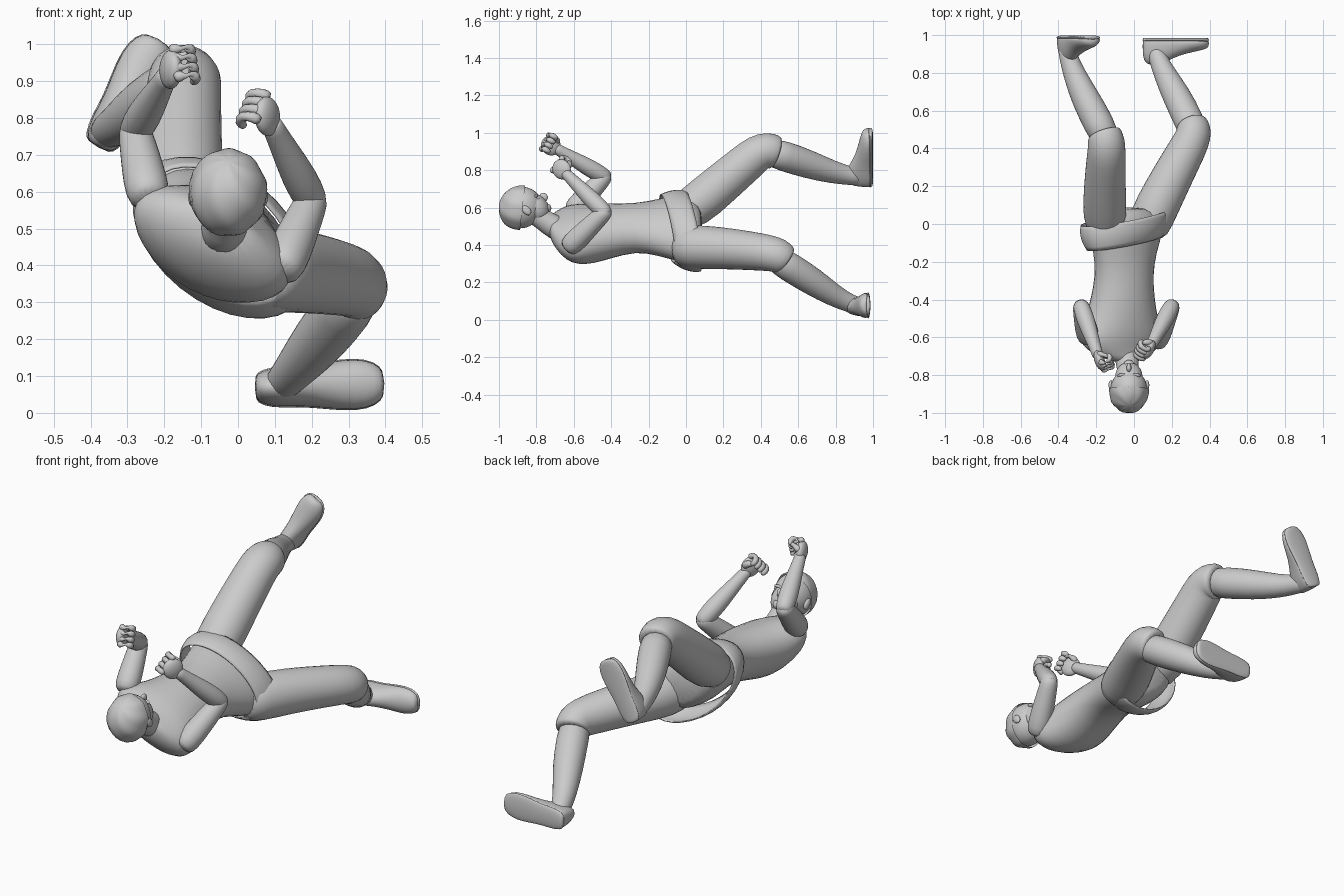
import bpy, bmesh, math
from mathutils import Vector, Matrix

V = Vector


def make(name, bm, levels=1):
    bmesh.ops.recalc_face_normals(bm, faces=bm.faces)
    me = bpy.data.meshes.new(name)
    bm.to_mesh(me)
    bm.free()
    me.polygons.foreach_set("use_smooth", [True] * len(me.polygons))
    ob = bpy.data.objects.new(name, me)
    bpy.context.collection.objects.link(ob)
    if levels:
        mod = ob.modifiers.new("smooth", 'SUBSURF')
        mod.levels = mod.render_levels = levels
    return ob


def loft(name, rings, side, caps=(True, True), sides=16, floor=-1.0, levels=1, axis=None):
    """Skin oval rings (centre, half width, half depth); 'side' is the width direction."""
    bm = bmesh.new()
    cs = [V(r[0]) for r in rings]
    loops = []
    for i, (_, a, b) in enumerate(rings):
        t = V(axis) if axis else cs[min(i + 1, len(cs) - 1)] - cs[max(i - 1, 0)]
        t.normalize()
        s = V(side[i] if isinstance(side, list) else side)
        u = (s - t * s.dot(t)).normalized()
        v = t.cross(u)
        loop = []
        for k in range(sides):
            w = 2 * math.pi * k / sides
            loop.append(bm.verts.new(cs[i] + u * a * 1.02 * math.cos(w)
                                     + v * b * 1.02 * max(math.sin(w), floor)))
        loops.append(loop)
    for p, q in zip(loops, loops[1:]):
        for k in range(sides):
            n = (k + 1) % sides
            bm.faces.new((p[k], p[n], q[n], q[k]))
    for on, lp in zip(caps, (loops[0], loops[-1])):
        if on:
            bm.faces.new(lp)
    return make(name, bm, levels)


def limb(name, pts, **kw):
    return loft(name, [(p, r, r) for p, r in pts], (1, 0, 0.13), **kw)


def ball(name, c, r, axes=None, cut=None, ripple=0.0):
    """Ellipsoid in a local frame, optionally sliced by a local plane."""
    bm = bmesh.new()
    bmesh.ops.create_uvsphere(bm, u_segments=32, v_segments=20, radius=1)
    if cut:
        bmesh.ops.bisect_plane(bm, geom=bm.verts[:] + bm.edges[:] + bm.faces[:],
                               plane_co=cut[0], plane_no=cut[1], clear_inner=True)
    for v in bm.verts:
        rad = math.hypot(v.co.x, v.co.y)
        v.co *= 1 + ripple * rad * math.sin(7 * math.atan2(v.co.y, v.co.x) + 5 * v.co.z)
        v.co = V((v.co.x * r[0], v.co.y * r[1], v.co.z * r[2]))
    m = Matrix(axes).transposed() if axes else Matrix.Identity(3)
    bmesh.ops.transform(bm, matrix=Matrix.Translation(c) @ m.to_4x4(), verts=bm.verts)
    return make(name, bm, 0)


# torso, rolled toward +x
R, H = (0.88, 0, -0.47), (0.78, 0, -0.63)
loft("torso", [((-0.04, -0.735, 0.50), 0.06, 0.05), ((-0.06, -0.695, 0.478), 0.16, 0.08),
               ((-0.07, -0.64, 0.466), 0.235, 0.112), ((-0.068, -0.58, 0.458), 0.238, 0.135),
               ((-0.066, -0.50, 0.458), 0.205, 0.145), ((-0.06, -0.40, 0.476), 0.178, 0.137),
               ((-0.052, -0.27, 0.494), 0.16, 0.12), ((-0.047, -0.15, 0.495), 0.19, 0.122),
               ((-0.045, -0.04, 0.49), 0.235, 0.135), ((-0.04, 0.04, 0.485), 0.22, 0.125),
               ((-0.03, 0.09, 0.48), 0.13, 0.09)],
     [R] * 7 + [H] * 4, axis=(0, 1, 0))

# flared waistband, open shell tilted across the hips
band = loft("waistband", [((-0.047, -0.10, 0.487), 0.235, 0.145), ((-0.047, -0.055, 0.48), 0.262, 0.172),
                          ((-0.047, 0.0, 0.475), 0.278, 0.18), ((-0.045, 0.035, 0.475), 0.275, 0.172)],
            H, caps=(False, False), axis=(0, 1, 0))
for v in band.data.vertices:
    v.co.y += 0.14 * (v.co.x + 0.04) - 0.12 * (v.co.z - 0.49)
sol = band.modifiers.new("thickness", 'SOLIDIFY')
sol.thickness = 0.006

# trouser legs ending at the knee
limb("thigh_raised", [((-0.15, -0.06, 0.55), 0.09), ((-0.155, 0.04, 0.60), 0.118),
                      ((-0.155, 0.18, 0.72), 0.112), ((-0.15, 0.31, 0.83), 0.105),
                      ((-0.145, 0.39, 0.897), 0.101), ((-0.145, 0.435, 0.908), 0.098),
                      ((-0.155, 0.475, 0.897), 0.092), ((-0.157, 0.48, 0.895), 0.086)])
limb("thigh_lower", [((0.06, -0.07, 0.395), 0.10), ((0.09, 0.03, 0.39), 0.12),
                     ((0.165, 0.18, 0.385), 0.113), ((0.25, 0.34, 0.37), 0.104),
                     ((0.31, 0.45, 0.357), 0.097), ((0.318, 0.495, 0.343), 0.094),
                     ((0.308, 0.525, 0.322), 0.086), ((0.306, 0.53, 0.318), 0.08)])
# shins
limb("shin_raised", [((-0.145, 0.44, 0.90), 0.075), ((-0.18, 0.52, 0.877), 0.082),
                     ((-0.255, 0.66, 0.83), 0.077), ((-0.315, 0.79, 0.787), 0.06),
                     ((-0.35, 0.89, 0.768), 0.048), ((-0.36, 0.95, 0.76), 0.047)])
limb("shin_lower", [((0.325, 0.46, 0.34), 0.075), ((0.29, 0.55, 0.285), 0.08),
                    ((0.225, 0.68, 0.203), 0.076), ((0.165, 0.79, 0.13), 0.06),
                    ((0.125, 0.88, 0.085), 0.048), ((0.11, 0.94, 0.07), 0.047)])


# shoes: flat soles facing +y
def shoe(tag, heel, toe, y):
    h, t = V((heel[0], y, heel[1])), V((toe[0], y, toe[1]))
    d = (t - h).normalized()
    side = d.cross(V((0, 1, 0)))
    if d.cross(side).y > 0:
        side = -side
    prof = [(0.0, 0.03, 0.08), (0.05, 0.046, 0.118), (0.2, 0.055, 0.13), (0.36, 0.053, 0.105),
            (0.55, 0.062, 0.07), (0.78, 0.071, 0.052), (0.93, 0.057, 0.04), (1.0, 0.032, 0.028)]
    loft("shoe_" + tag, [(h.lerp(t, f) + V((0, -0.018, 0)), a, b) for f, a, b in prof],
         side, floor=-0.1, axis=d)
    loft("sole_" + tag, [(h.lerp(t, f) + V((0, -0.008, 0)), a + 0.003, 0.012) for f, a, _ in prof],
         side, axis=d)


shoe("raised", (-0.38, 0.72), (-0.215, 1.015), 0.995)
shoe("lower", (0.045, 0.068), (0.398, 0.08), 0.982)


# arms and half closed hands
def arm(tag, shoulder, elbow, wrist, inward):
    s, e, w = V(shoulder), V(elbow), V(wrist)
    limb("upper_arm_" + tag, [(s - (e - s) * 0.18, 0.045), (s, 0.062), (s.lerp(e, 0.4), 0.057),
                              (s.lerp(e, 0.8), 0.049), (e, 0.045), (e + (e - s) * 0.12, 0.03)])
    limb("forearm_" + tag, [(e - (w - e) * 0.1, 0.03), (e, 0.045), (e.lerp(w, 0.3), 0.049),
                            (e.lerp(w, 0.7), 0.037), (w, 0.029), (w + (w - e) * 0.08, 0.03)])
    d = (w - e).normalized()
    up = V((0, 0, 1))
    up = (up - d * up.dot(d)).normalized()
    n = V((inward, 0, 0))
    n = (n - d * n.dot(d) - up * n.dot(up)).normalized()
    ball("palm_" + tag, w + d * 0.045, (0.056, 0.052, 0.027), (d, up, n))
    for k in range(4):
        b = w + d * 0.07 + up * (k - 1.5) * 0.028
        pts = [b - n * 0.005, b + d * 0.024 + n * 0.012, b + d * 0.024 + n * 0.045,
               b + n * 0.062, b - d * 0.025 + n * 0.052]
        limb("finger_%s_%d" % (tag, k + 1),
             [(p, r) for p, r in zip(pts, (.018, .0185, .018, .016, .012))], sides=8)
    b = w + d * 0.02 + up * 0.03
    limb("thumb_" + tag, [(b, .02), (b + d * .02 + up * .014 + n * .02, .02),
                          (b + d * .035 + up * .01 + n * .045, .016),
                          (b + d * .04 + n * .06, .011)], sides=8)


arm("left", (-0.245, -0.59, 0.60), (-0.28, -0.435, 0.765), (-0.195, -0.685, 0.91), 1)
arm("right", (0.125, -0.61, 0.405), (0.20, -0.435, 0.575), (0.095, -0.635, 0.775), -1)

# neck and head, face looking up toward the feet
limb("neck", [((-0.045, -0.66, 0.475), 0.075), ((-0.035, -0.73, 0.51), 0.06),
              ((-0.03, -0.79, 0.555), 0.056), ((-0.027, -0.84, 0.59), 0.06)])
F, U = V((0, 0.73, 0.68)), V((0, -0.68, 0.73))
HEAD = ((1, 0, 0), F, U)
C = V((-0.027, -0.88, 0.60))
ball("skull", C, (0.098, 0.114, 0.108), HEAD)
ball("jaw", C + F * 0.052 - U * 0.05, (0.072, 0.07, 0.085), HEAD)
ball("chin", C + F * 0.098 - U * 0.095, (0.028, 0.024, 0.024), HEAD)
ball("nose", C + F * 0.125 - U * 0.04, (0.013, 0.022, 0.024), HEAD)
ball("mouth", C + F * 0.108 - U * 0.075, (0.026, 0.013, 0.011), HEAD)
ball("hair", C - F * 0.003, (0.106, 0.121, 0.118), HEAD, ((0, 0.1, 0.0), (0, -0.65, 0.75)), 0.022)
for sx, name in ((-1, "left"), (1, "right")):
    side = V((sx, 0, 0))
    ball("ear_" + name, C + side * 0.096 + F * 0.01 - U * 0.03, (0.012, 0.02, 0.03), HEAD)
    ball("brow_" + name, C + F * 0.1 - U * 0.008 + side * 0.035, (0.028, 0.012, 0.009), HEAD)
    ball("eye_" + name, C + F * 0.096 - U * 0.025 + side * 0.035, (0.017, 0.012, 0.01), HEAD)
